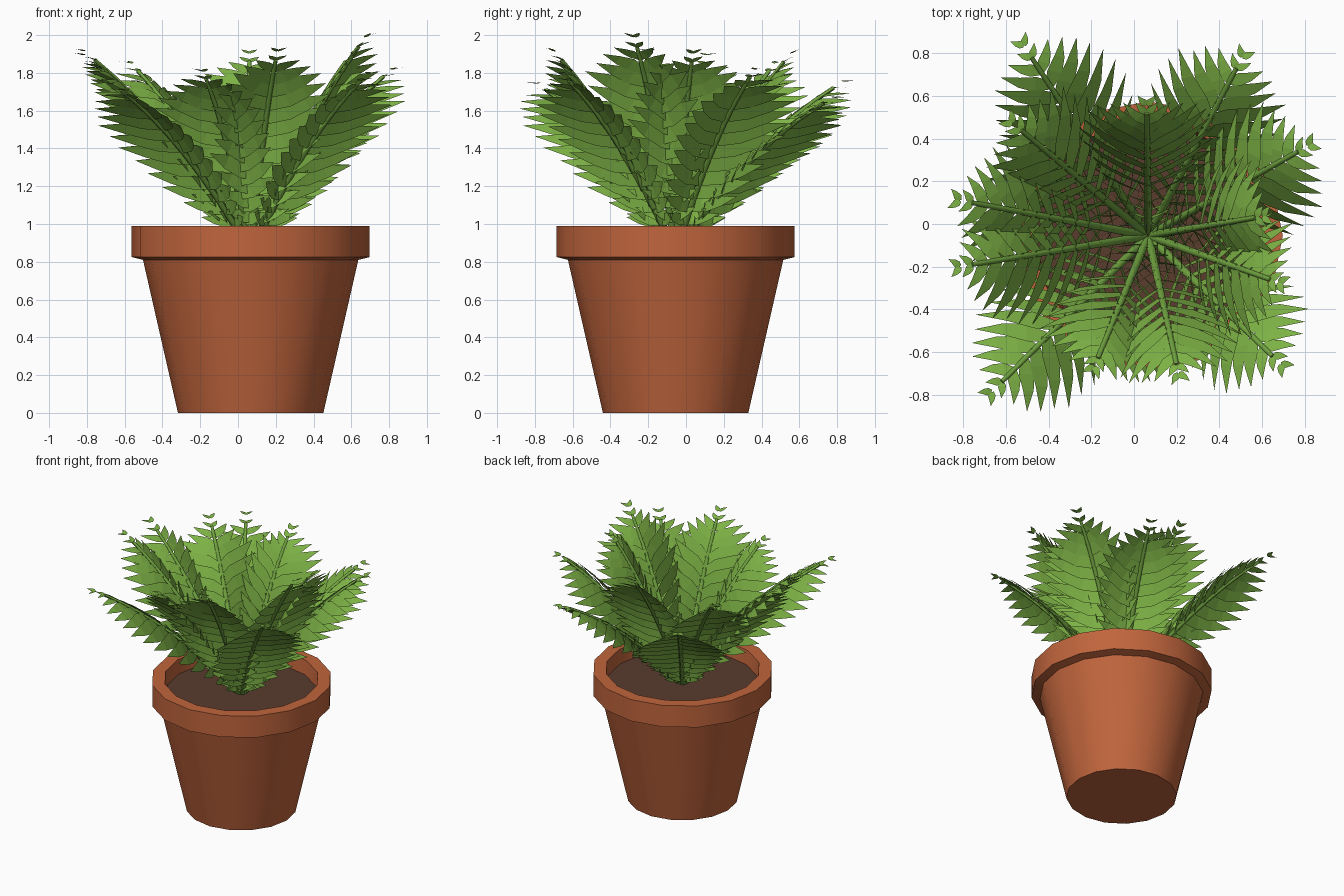
import bpy, bmesh, math, random
from mathutils import Vector

if "Cube" in bpy.data.objects:
    bpy.data.objects.remove(bpy.data.objects["Cube"])

random.seed(4)
CX, CY = 0.067, -0.055


def material(name, rgb):
    m = bpy.data.materials.new(name)
    m.diffuse_color = (*rgb, 1)
    m.use_nodes = True
    m.node_tree.nodes["Principled BSDF"].inputs["Base Color"].default_value = m.diffuse_color
    return m


terracotta = material("terracotta", (0.53, 0.13, 0.046))
soil_brown = material("soil brown", (0.10, 0.045, 0.027))
leaf_green = material("leaf green", (0.205, 0.445, 0.06))
stem_green = material("stem green", (0.16, 0.36, 0.05))


def add_object(name, bm, mat, smooth=None):
    mesh = bpy.data.meshes.new(name)
    bm.to_mesh(mesh)
    bm.free()
    ob = bpy.data.objects.new(name, mesh)
    bpy.context.collection.objects.link(ob)
    mesh.materials.append(mat)
    if smooth:
        bpy.ops.object.select_all(action='DESELECT')
        ob.select_set(True)
        bpy.context.view_layer.objects.active = ob
        bpy.ops.object.shade_smooth_by_angle(angle=math.radians(smooth))
    return ob


def skin(bm, rings):
    """Join successive closed rings of vertices with quads."""
    for a, b in zip(rings, rings[1:]):
        n = len(a)
        for i in range(n):
            j = (i + 1) % n
            bm.faces.new((a[i], a[j], b[j], b[i]))


def lathe(name, profile, mat, sides=16, smooth=None):
    """Revolve (radius, height) points and cap both ends."""
    bm = bmesh.new()
    rings = []
    for r, z in profile:
        rings.append([bm.verts.new((CX + r * math.cos(math.tau * i / sides),
                                    CY + r * math.sin(math.tau * i / sides), z))
                      for i in range(sides)])
    skin(bm, rings)
    bm.faces.new(rings[0][::-1])
    bm.faces.new(rings[-1])
    return add_object(name, bm, mat, smooth)


# Pot with a thick collar, hollow down to the soil
lathe("pot", [(0.385, 0), (0.57, 0.81), (0.63, 0.825), (0.63, 0.99),
              (0.54, 0.99), (0.525, 0.86)], terracotta, smooth=30)
lathe("soil", [(0.52, 0.86), (0.53, 0.885)], soil_brown)


def bezier(p0, p1, p2, t):
    return p0 * (1 - t) ** 2 + p1 * 2 * t * (1 - t) + p2 * t * t


def frame(p0, p1, p2, t):
    """Tangent, sideways and upper-face directions along a frond."""
    tan = ((p1 - p0) * (1 - t) + (p2 - p1) * t).normalized()
    side = tan.cross(Vector((0, 0, 1))).normalized()
    return tan, side, side.cross(tan).normalized()


def ramp(stops, t):
    """Linear interpolation through (t, value) stops."""
    for (a, va), (b, vb) in zip(stops, stops[1:]):
        if t <= b:
            return va + (vb - va) * (t - a) / (b - a)
    return stops[-1][1]


LENGTH = [(0, 0.10), (0.12, 0.19), (0.3, 0.33), (0.5, 0.39), (0.7, 0.34),
          (0.87, 0.21), (1.0, 0.07), (1.2, 0.05)]
ROLL = [(0, 45), (0.3, 32), (0.6, 20), (0.85, 5), (1.0, -20), (1.1, -30)]


def stem(bm, curve):
    """Tapered six-sided midrib."""
    rings = []
    for k in range(9):
        t = k / 8
        c = bezier(*curve, t)
        _, s, n = frame(*curve, t)
        r = 0.02 - 0.009 * t
        rings.append([bm.verts.new(c + s * r * math.cos(math.tau * i / 6)
                                   + n * r * math.sin(math.tau * i / 6))
                      for i in range(6)])
    skin(bm, rings)
    bm.faces.new(rings[0][::-1])
    bm.faces.new(rings[-1])


def leaflet(bm, root, out, along, up, length, width):
    """Pointed blade that widens, then droops toward its tip."""
    rows = []
    for u, w in ((0, 0.6), (0.3, 1), (0.62, 0.68)):
        c = root + out * length * u - up * length * (0.08 * u + 0.2 * u * u)
        half = along * width * w * 0.5
        rows.append((bm.verts.new(c - half), bm.verts.new(c + half)))
    tip = bm.verts.new(root + out * length - up * length * 0.28
                       + along * width * 0.15)
    for a, b in zip(rows, rows[1:]):
        bm.faces.new((a[0], a[1], b[1], b[0]))
    bm.faces.new((rows[-1][0], rows[-1][1], tip))


# Tip of every frond midrib
tips = [(-0.48, 0.78, 1.72), (0.48, 0.73, 1.64), (0.77, 0.34, 1.78),
        (0.64, -0.26, 1.94), (0.65, -0.62, 1.76), (0.20, -0.66, 1.87),
        (-0.17, -0.63, 1.77), (-0.62, -0.74, 1.71), (-0.76, -0.19, 1.87),
        (-0.76, 0.10, 1.85), (-0.53, 0.44, 1.81), (0.06, 0.52, 1.86),
        (0.57, 0.03, 1.86)]

PAIRS = 14
stems, leaves = bmesh.new(), bmesh.new()
for x, y, z in tips:
    tip = Vector((x, y, z))
    flat = Vector((x - CX, y - CY, 0)).normalized()
    base = Vector((CX, CY, 0.88)) + flat * 0.02
    curve = (base, (base + tip) / 2 + Vector((0, 0, 0.16)), tip)
    stem(stems, curve)
    # The last pair floats just beyond the end of the midrib
    for k in range(1, PAIRS + 2):
        t = (k / PAIRS) ** 1.12 if k <= PAIRS else 1.07
        root = bezier(*curve, t)
        tan, side, up = frame(*curve, t)
        length = ramp(LENGTH, t) * random.uniform(0.95, 1.05)
        sweep = math.radians(22 + 18 * t)
        width = min(0.115, 0.018 + 0.28 * length)
        roll = math.radians(ramp(ROLL, t))
        for s in (-1, 1):
            out = side * s * math.cos(sweep) + tan * math.sin(sweep)
            flat_along = tan * math.cos(sweep) - side * s * math.sin(sweep)
            # Lower blades are rolled upright, tip blades lie level
            along = flat_along * math.cos(roll) + up * math.sin(roll)
            leaflet(leaves, root, out, along, up, length, width)

bmesh.ops.recalc_face_normals(stems, faces=stems.faces[:])
add_object("frond_stems", stems, stem_green, smooth=60)
add_object("frond_leaflets", leaves, leaf_green)
